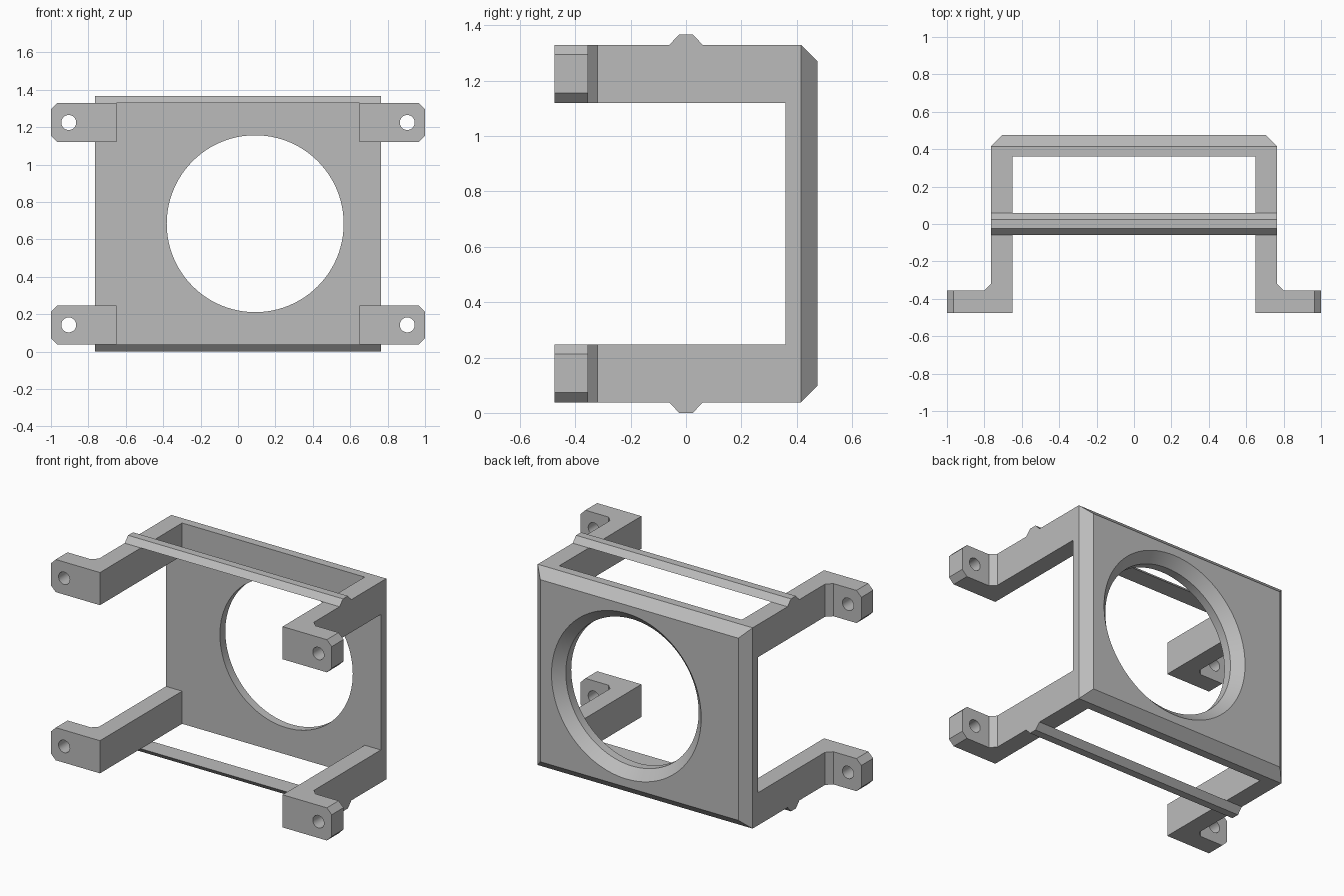
import bpy, bmesh, math
from mathutils import Matrix, Vector

cube = bpy.data.objects.get("Cube")
if cube:
    bpy.data.objects.remove(cube, do_unlink=True)

# Main sizes
HALF_W, INNER_W = 0.765, 0.65
FRONT, PLATE_FRONT, BACK = -0.475, 0.36, 0.475
Z0, Z1 = 0.038, 1.33
ARM_H = 0.21
MID = (Z0 + Z1) / 2

grey = bpy.data.materials.new("light grey")
grey.use_nodes = True
grey.diffuse_color = (0.5, 0.5, 0.5, 1)
grey.node_tree.nodes["Principled BSDF"].inputs["Base Color"].default_value = (0.5, 0.5, 0.5, 1)


def finish(name, bm):
    bmesh.ops.recalc_face_normals(bm, faces=bm.faces[:])
    mesh = bpy.data.meshes.new(name)
    bm.to_mesh(mesh)
    bm.free()
    mesh.materials.append(grey)
    obj = bpy.data.objects.new(name, mesh)
    bpy.context.collection.objects.link(obj)
    return obj


def prism(points, offset):
    """Extrude a closed outline along an offset."""
    bm = bmesh.new()
    face = bm.faces.new([bm.verts.new(p) for p in points])
    out = bmesh.ops.extrude_face_region(bm, geom=[face])
    verts = [g for g in out["geom"] if isinstance(g, bmesh.types.BMVert)]
    bmesh.ops.translate(bm, verts=verts, vec=Vector(offset))
    return bm


def chamfer(bm, size, rule):
    edges = [e for e in bm.edges if rule(*(v.co for v in e.verts))]
    bmesh.ops.bevel(bm, geom=edges, offset=size, segments=1, affect='EDGES')


def round_cutter(name, x, z, y0, y1, r0, r1, sides):
    bm = bmesh.new()
    place = Matrix.Translation((x, (y0 + y1) / 2, z)) @ Matrix.Rotation(-math.pi / 2, 4, 'X')
    bmesh.ops.create_cone(bm, cap_ends=True, segments=sides, radius1=r0, radius2=r1,
                          depth=y1 - y0, matrix=place)
    obj = finish(name, bm)
    obj.hide_render = True
    return obj


def combine(target, other, operation):
    mod = target.modifiers.new(operation.lower(), 'BOOLEAN')
    mod.operation, mod.solver, mod.object = operation, 'EXACT', other
    bpy.context.view_layer.objects.active = target
    bpy.ops.object.modifier_apply(modifier=mod.name)
    bpy.data.objects.remove(other, do_unlink=True)


# Back plate with chamfered rear rim
bm = prism([(-HALF_W, PLATE_FRONT, Z0), (HALF_W, PLATE_FRONT, Z0),
            (HALF_W, PLATE_FRONT, Z1), (-HALF_W, PLATE_FRONT, Z1)],
           (0, BACK - PLATE_FRONT, 0))
chamfer(bm, 0.06, lambda a, b: min(a.y, b.y) > BACK - 0.001)
bracket = finish("fan_bracket", bm)

# Four arms with outward feet, each foot drilled
for side in (-1, 1):
    for z in (Z0, Z1 - ARM_H):
        outline = [(INNER_W, FRONT), (1, FRONT), (1, -0.355), (0.8, -0.355),
                   (HALF_W, -0.32), (HALF_W, 0.38), (INNER_W, 0.38)]
        bm = prism([(side * x, y, z) for x, y in outline], (0, 0, ARM_H))
        chamfer(bm, 0.035, lambda a, b: min(abs(a.x), abs(b.x)) > 0.99
                and abs(a.z - b.z) < 0.001)
        arm = finish("arm", bm)
        hole = round_cutter("screw_hole", side * 0.905, z + ARM_H / 2, -0.6, -0.25, 0.04, 0.04, 32)
        combine(arm, hole, 'DIFFERENCE')
        combine(bracket, arm, 'UNION')

# Ridge bars spanning the top and bottom arms
for base, tip in ((Z1, Z1 + 0.037), (Z0, 0)):
    section = [(-0.06, base), (0.06, base), (0.025, tip), (-0.025, tip)]
    bar = finish("ridge_bar", prism([(-HALF_W, y, z) for y, z in section], (2 * HALF_W, 0, 0)))
    combine(bracket, bar, 'UNION')

# Round opening with a countersunk rear edge
combine(bracket, round_cutter("opening", 0.092, MID, 0.2, 0.6, 0.473, 0.473, 96), 'DIFFERENCE')
combine(bracket, round_cutter("countersink", 0.092, MID, 0.3, 0.535, 0.358, 0.593, 96), 'DIFFERENCE')

# Merge flat seams and keep hard edges
bm = bmesh.new()
bm.from_mesh(bracket.data)
bmesh.ops.remove_doubles(bm, verts=bm.verts[:], dist=0.0001)
bmesh.ops.dissolve_limit(bm, angle_limit=math.radians(0.5), verts=bm.verts[:], edges=bm.edges[:])
bm.to_mesh(bracket.data)
bm.free()
bpy.ops.object.select_all(action='DESELECT')
bracket.select_set(True)
bpy.context.view_layer.objects.active = bracket
bpy.ops.object.shade_smooth_by_angle(angle=math.radians(25))
